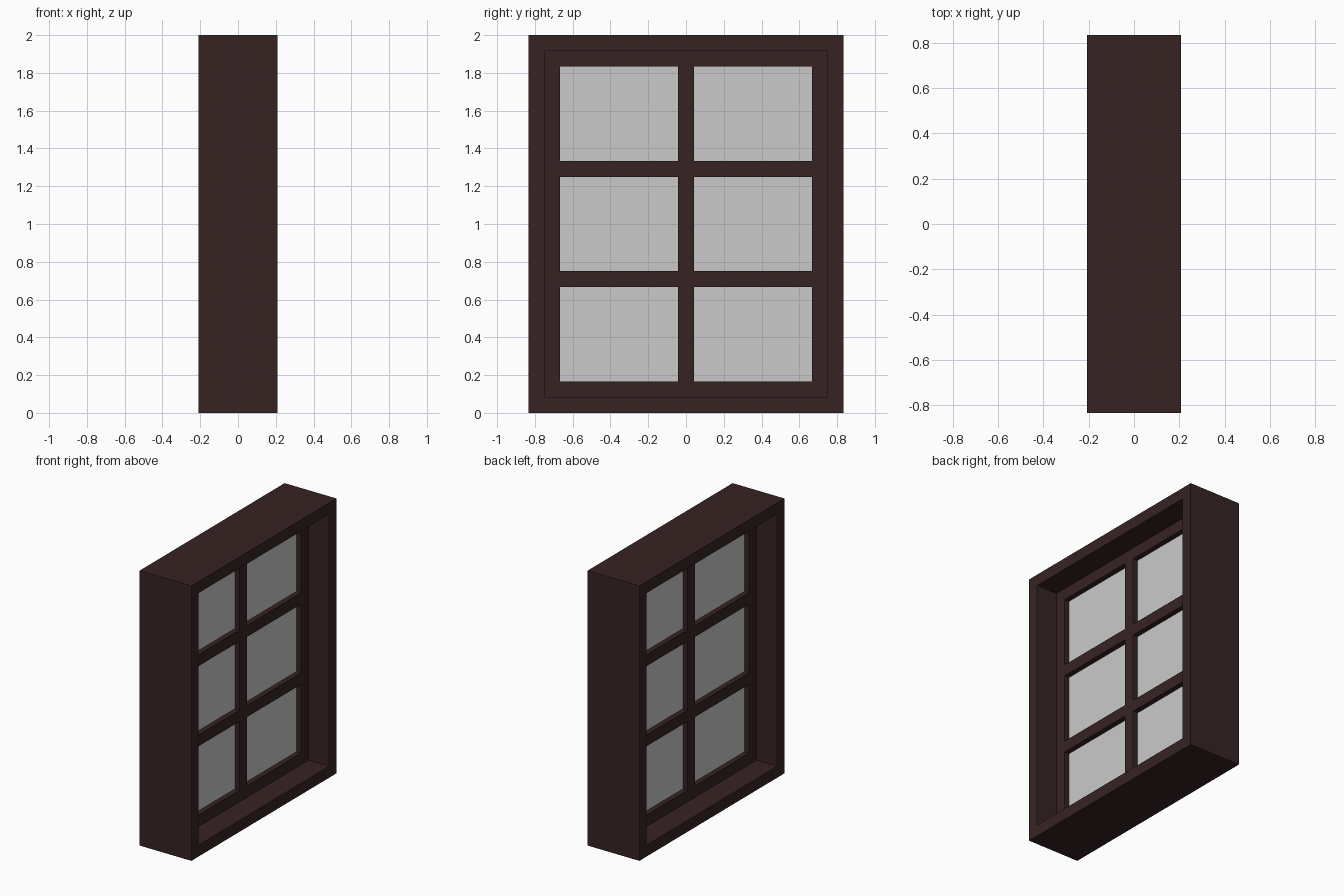
import bpy, bmesh

if "Cube" in bpy.data.objects:
    bpy.data.objects.remove(bpy.data.objects["Cube"])

U = 1 / 12  # module: every bar is one unit wide


def material(name, rgb):
    m = bpy.data.materials.new(name)
    m.diffuse_color = (*rgb, 1)
    m.use_nodes = True
    m.node_tree.nodes["Principled BSDF"].inputs["Base Color"].default_value = m.diffuse_color
    return m


wood = material("dark_brown_wood", (0.038, 0.0165, 0.0165))
glass = material("pale_grey_glass", (0.59, 0.59, 0.59))


def finish(name, bm, mat):
    bmesh.ops.recalc_face_normals(bm, faces=bm.faces)
    me = bpy.data.meshes.new(name)
    bm.to_mesh(me)
    bm.free()
    me.materials.append(mat)
    ob = bpy.data.objects.new(name, me)
    bpy.context.collection.objects.link(ob)
    return ob


def box(name, y0, y1, z0, z1, depth, mat):
    bm = bmesh.new()
    bmesh.ops.create_cube(bm, size=1)
    bmesh.ops.scale(bm, vec=(depth, y1 - y0, z1 - z0), verts=bm.verts)
    bmesh.ops.translate(bm, vec=(0, (y0 + y1) / 2, (z0 + z1) / 2), verts=bm.verts)
    return finish(name, bm, mat)


def ring(name, half_w, z0, z1, t, depth, mat):
    """Rectangular frame with border t, centred on x = 0."""
    bm = bmesh.new()

    def loop(x, inset):
        w, a, b = half_w - inset, z0 + inset, z1 - inset
        return [bm.verts.new((x, y, z)) for y, z in ((-w, a), (w, a), (w, b), (-w, b))]

    d = depth / 2
    loops = [loop(-d, 0), loop(d, 0), loop(d, t), loop(-d, t)]
    for k in range(4):
        p, q = loops[k], loops[(k + 1) % 4]
        for i in range(4):
            j = (i + 1) % 4
            bm.faces.new((p[i], p[j], q[j], q[i]))
    return finish(name, bm, mat)


# Deep outer casing and the thin sash set midway inside it
ring("outer_frame", 10 * U, 0, 24 * U, U, 5 * U, wood)
ring("sash_frame", 9 * U, U, 23 * U, U, U, wood)

# Horizontal glazing bars, and vertical bar pieces between them
for i, z in enumerate((8, 15)):
    box(f"horizontal_bar_{i + 1}", -8 * U, 8 * U, z * U, (z + 1) * U, U, wood)
for i, z in enumerate((2, 9, 16)):
    box(f"vertical_bar_{i + 1}", -U / 2, U / 2, z * U, (z + 6) * U, U, wood)
    # Panes either side of the vertical bar
    for side, y0, y1 in (("left", -8, -0.5), ("right", 0.5, 8)):
        box(f"{side}_pane_{i + 1}", y0 * U, y1 * U, z * U, (z + 6) * U, 0.008, glass)
